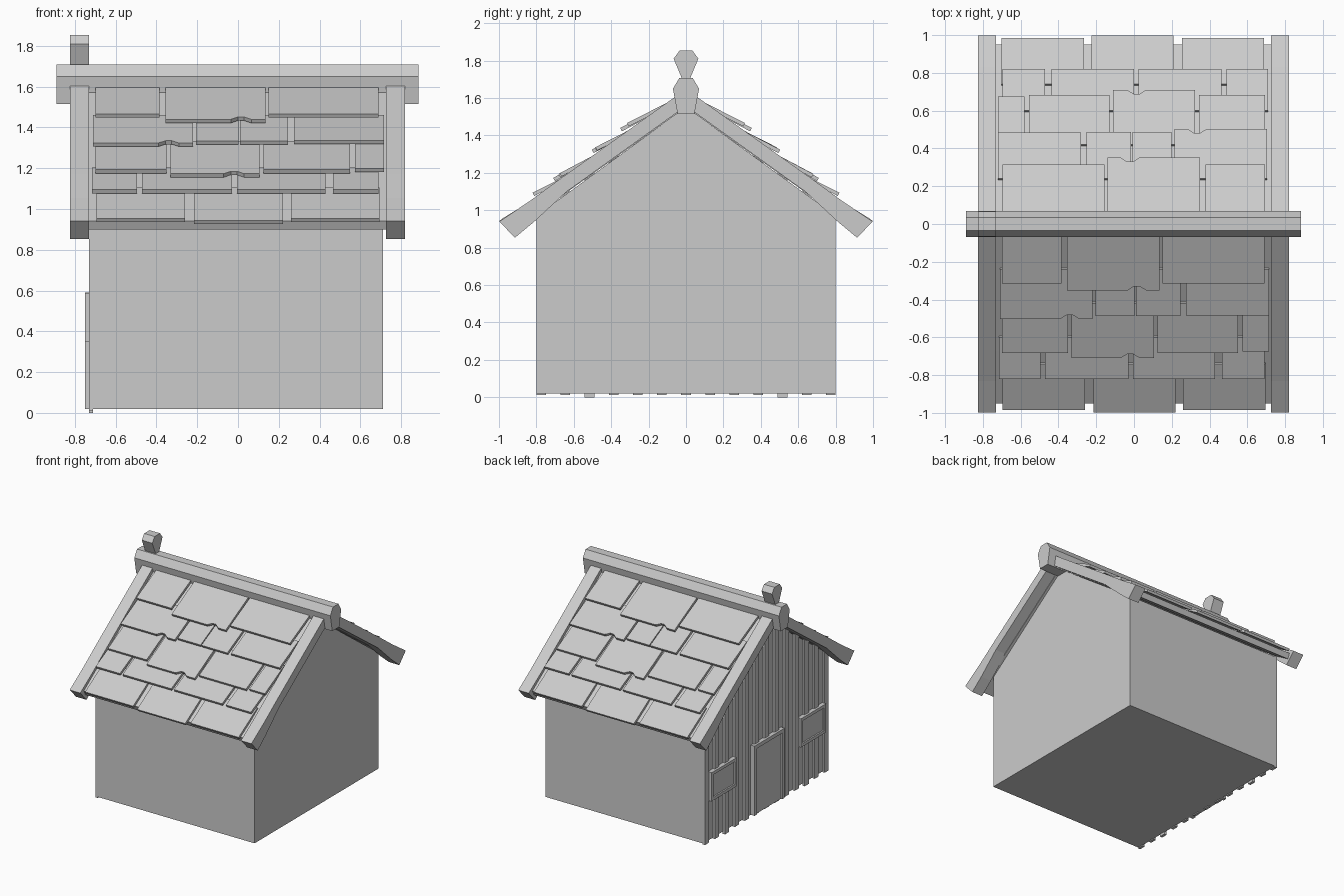
import bpy, bmesh, math
from mathutils import Matrix

cube = bpy.data.objects.get("Cube")
if cube:
    bpy.data.objects.remove(cube, do_unlink=True)

grey = bpy.data.materials.new("plain grey")
grey.use_nodes = True
colour = (0.6, 0.6, 0.6, 1)
grey.diffuse_color = colour
grey.node_tree.nodes["Principled BSDF"].inputs["Base Color"].default_value = colour


def solid(name, near, far):
    """Closed prism between two matching outlines."""
    bm = bmesh.new()
    a = [bm.verts.new(p) for p in near]
    b = [bm.verts.new(p) for p in far]
    bm.faces.new(a)
    bm.faces.new(b[::-1])
    for i in range(len(a)):
        j = (i + 1) % len(a)
        bm.faces.new((a[j], a[i], b[i], b[j]))
    bmesh.ops.recalc_face_normals(bm, faces=bm.faces)
    mesh = bpy.data.meshes.new(name)
    bm.to_mesh(mesh)
    bm.free()
    mesh.materials.append(grey)
    ob = bpy.data.objects.new(name, mesh)
    bpy.context.collection.objects.link(ob)
    return ob


def along_x(name, outline, x0, x1):
    """Extrude a (y, z) outline along x."""
    return solid(name, [(x0, y, z) for y, z in outline], [(x1, y, z) for y, z in outline])


def box_outline(y0, y1, z0, z1):
    return [(y0, z0), (y1, z0), (y1, z1), (y0, z1)]


def mirrored(half):
    return half + [(-y, z) for y, z in reversed(half)]


def roof_z(y):
    return 1.645 - 0.714 * abs(y)


# House body with gable ends
along_x("house_body", mirrored([(0.8, 0.02), (0.8, 0.97), (0.03, 1.53)]), -0.715, 0.71)

# Ridge beam and finial
along_x("ridge_beam", mirrored([(0.045, 1.515), (0.07, 1.65), (0.035, 1.708)]), -0.89, 0.885)
along_x("ridge_finial", mirrored([(0.02, 1.70), (0.066, 1.81), (0.035, 1.853)]), -0.825, -0.73)

# Roof deck and flared bargeboards on both slopes
deck = [(0, 1.61), (0.67, 1.14), (0.95, 0.94), (0.93, 0.90), (0.8, 0.98), (0, 1.55)]
barge = [(0, 1.648), (0.67, 1.17), (0.83, 1.053), (0.998, 0.94), (0.915, 0.853),
         (0.81, 0.94), (0.64, 1.098), (0, 1.557)]
for side, s in (("front", -1), ("back", 1)):
    along_x(side + "_roof_deck", [(s * y, z) for y, z in deck], -0.735, 0.73)
    for end, x in (("left", 0.725), ("right", -0.825)):
        along_x(f"{side}_{end}_bargeboard", [(s * y, z) for y, z in barge], x, x + 0.095)

# Shingle rows: top y, edge height above the roof line, then (x0, x1, bottom y, notch x)
rows = [
    (0.03, 0.046, [(-0.70, -0.385, 0.315, None), (-0.355, 0.135, 0.352, 0.015), (0.15, 0.69, 0.315, None)]),
    (0.24, 0.038, [(-0.71, -0.22, 0.503, -0.34), (-0.205, 0.003, 0.488, None),
                   (0.01, 0.245, 0.488, None), (0.275, 0.715, 0.485, None)]),
    (0.42, 0.035, [(-0.70, -0.35, 0.682, None), (-0.33, 0.105, 0.71, -0.02),
                   (0.125, 0.55, 0.682, None), (0.575, 0.715, 0.675, None)]),
    (0.60, 0.035, [(-0.715, -0.495, 0.82, None), (-0.47, -0.03, 0.82, None),
                   (-0.005, 0.43, 0.82, None), (0.465, 0.69, 0.82, None)]),
    (0.74, 0.012, [(-0.695, -0.26, 0.985, None), (-0.215, 0.22, 0.998, None), (0.26, 0.695, 0.985, None)]),
]
THICK = 0.02


def shingle(name, top, lift, x0, x1, bottom, notch):
    z_top, z_bot = roof_z(top) - 0.012, roof_z(bottom) + lift
    edge = [(x0, top), (x0, bottom)]
    if notch is not None:
        edge += [(notch - 0.05, bottom), (notch - 0.015, bottom - 0.022),
                 (notch + 0.015, bottom - 0.022), (notch + 0.05, bottom)]
    edge += [(x1, bottom), (x1, top)]
    slope = (z_bot - z_top) / (bottom - top)
    tilt = math.atan(-slope)
    dy, dz = THICK * math.sin(tilt), THICK * math.cos(tilt)
    upper = [(x, -y, z_top + slope * (y - top)) for x, y in edge]
    lower = [(x, y + dy, z - dz) for x, y, z in upper]
    return solid(name, upper, lower)


for r, (top, lift, tiles) in enumerate(rows):
    for t, (x0, x1, bottom, notch) in enumerate(tiles):
        ob = shingle(f"front_shingle_{r + 1}_{t + 1}", top, lift, x0, x1, bottom, notch)
        back = ob.copy()
        back.name = f"back_shingle_{r + 1}_{t + 1}"
        back.matrix_world = Matrix.Translation((-0.006, 0, 0)) @ Matrix.Rotation(math.pi, 4, "Z")
        bpy.context.collection.objects.link(back)

# Upright battens on the entrance gable
for i in range(-6, 7):
    y = i * 0.129
    y0, y1 = max(y - 0.026, -0.8), min(y + 0.026, 0.8)
    foot = 0.0 if abs(i) == 4 else 0.012
    tops = [(p, min(roof_z(p) - 0.095, 1.54)) for p in (y1, y0)]
    along_x(f"wall_batten_{i + 7}", [(y0, foot), (y1, foot)] + tops, -0.732, -0.71)


def framed(name, y0, y1, z0, z1, width, sill):
    """Panel with a raised frame on the entrance gable."""
    along_x(name + "_panel", box_outline(y0, y1, z0, z1), -0.738, -0.71)
    bars = [("near", y0, y0 + width, z0, z1), ("far", y1 - width, y1, z0, z1),
            ("head", y0, y1, z1 - width, z1)]
    if sill:
        bars.append(("sill", y0, y1, z0, z0 + width))
    for part, a, b, c, d in bars:
        along_x(f"{name}_{part}", box_outline(a, b, c, d), -0.75, -0.71)


# Door and windows
framed("door", -0.205, 0.185, 0.02, 0.59, 0.03, False)
framed("back_window", 0.415, 0.74, 0.35, 0.585, 0.025, True)
framed("front_window", -0.74, -0.415, 0.35, 0.585, 0.025, True)
